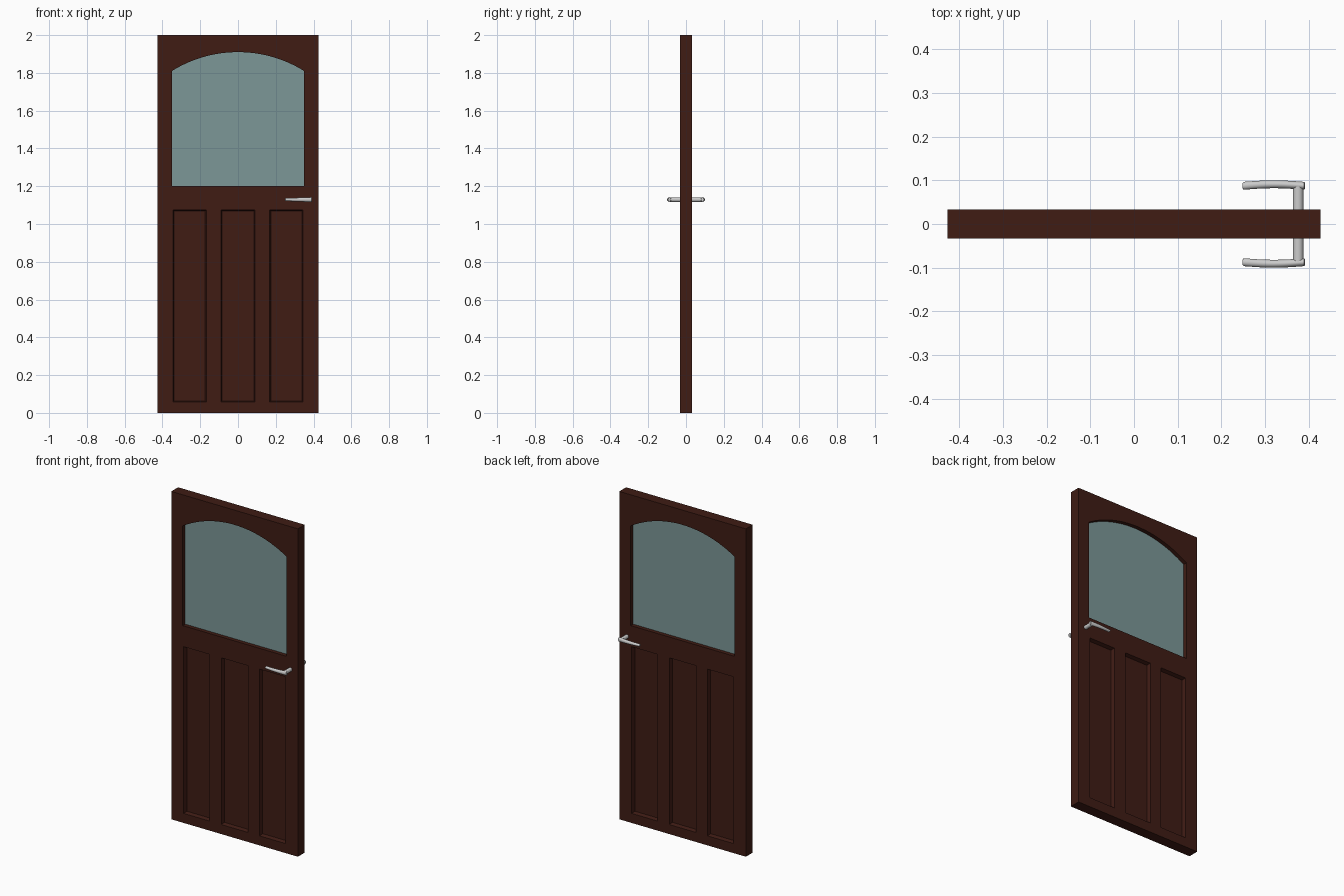
import bpy, bmesh, math

if "Cube" in bpy.data.objects:
    bpy.data.objects.remove(bpy.data.objects["Cube"])

HALF_W, HALF_T, HEIGHT = 0.427, 0.033, 2.0
HANDLE_X, HANDLE_Z = 0.376, 1.129


def material(name, rgb):
    m = bpy.data.materials.new(name)
    m.diffuse_color = (*rgb, 1)
    m.use_nodes = True
    m.node_tree.nodes["Principled BSDF"].inputs["Base Color"].default_value = m.diffuse_color
    return m


def loft(name, rings, mat=None):
    """Skin a list of equal-length rings and cap both ends."""
    bm = bmesh.new()
    rows = [[bm.verts.new(p) for p in ring] for ring in rings]
    for a, b in zip(rows, rows[1:]):
        for i in range(len(a)):
            j = (i + 1) % len(a)
            bm.faces.new((a[i], a[j], b[j], b[i]))
    bm.faces.new(rows[0])
    bm.faces.new(rows[-1])
    bmesh.ops.recalc_face_normals(bm, faces=bm.faces)
    me = bpy.data.meshes.new(name)
    bm.to_mesh(me)
    bm.free()
    ob = bpy.data.objects.new(name, me)
    bpy.context.collection.objects.link(ob)
    if mat:
        me.materials.append(mat)
    return ob


def rect(x0, x1, z0, z1, y):
    return [(x0, y, z0), (x1, y, z0), (x1, y, z1), (x0, y, z1)]


def window(y, grow=0.0):
    """Window outline: square sill and a shallow circular arch."""
    hw, sill, spring, rise, n = 0.35, 1.202, 1.81, 0.10, 32
    r = (hw * hw + rise * rise) / (2 * rise)
    a = math.asin(hw / r)
    cz = spring + rise - r
    pts = [(-hw - grow, y, sill - grow), (hw + grow, y, sill - grow)]
    for i in range(n + 1):
        t = a - 2 * a * i / n
        k = (hw + grow) / hw
        pts.append((r * math.sin(t) * k, y, cz + (r + grow) * math.cos(t)))
    return pts


def cut(target, cutter):
    mod = target.modifiers.new("cut", 'BOOLEAN')
    mod.operation, mod.solver, mod.object = 'DIFFERENCE', 'EXACT', cutter
    bpy.context.view_layer.objects.active = target
    bpy.ops.object.modifier_apply(modifier=mod.name)
    bpy.data.objects.remove(cutter)


wood = material("dark_wood", (0.05, 0.0115, 0.007))
glass = material("glass", (0.2, 0.31, 0.31))

# Door slab with arched window opening
door = loft("door_leaf", [rect(-HALF_W, HALF_W, 0, HEIGHT, y) for y in (-HALF_T, HALF_T)], wood)
cut(door, loft("window_cutter", [window(-0.1), window(0.1)]))

# Three sunken panels on each face, with slightly sloped sides
for side in (-1, 1):
    for cx, hw in ((-0.256, 0.088), (0, 0.09), (0.256, 0.088)):
        rings = []
        for y, inset in ((0.043, -0.0025), (0.010, 0.006)):
            rings.append(rect(cx - hw + inset, cx + hw - inset, 0.058 + inset, 1.075 - inset, side * y))
        cut(door, loft("panel_cutter", rings))

# Glass pane, tucked slightly into the frame
loft("window_glass", [window(-0.009, 0.003), window(0.009, 0.003)], glass)


# Lever handles: bowed, tapering bar of oval section, mirrored to the back
def oval(x, y, ry, rz, n=20):
    return [(x, y + ry * math.cos(2 * math.pi * i / n), HANDLE_Z + rz * math.sin(2 * math.pi * i / n))
            for i in range(n)]


rings = [oval(0.249, -0.0875, 0.0065, 0.006)]
for i in range(13):
    t = i / 12
    x = 0.251 + 0.139 * t
    bow = 0.0035 * math.sin(math.pi * t)
    rings.append(oval(x, -0.0875 - bow, 0.009, 0.0075 + 0.0055 * t))
rings.append(oval(0.392, -0.0875, 0.007, 0.0105))
lever = loft("lever_handle", rings)
mirror = lever.modifiers.new("mirror", 'MIRROR')
mirror.use_axis = (False, True, False)

# Spindle running through the door
bpy.ops.mesh.primitive_cylinder_add(vertices=24, radius=0.012, depth=0.174,
                                    location=(HANDLE_X, 0, HANDLE_Z), rotation=(math.pi / 2, 0, 0))
spindle = bpy.context.object
spindle.name = "handle_spindle"

for ob in (lever, spindle):
    bpy.ops.object.select_all(action='DESELECT')
    ob.select_set(True)
    bpy.context.view_layer.objects.active = ob
    bpy.ops.object.shade_smooth_by_angle(angle=math.radians(40))
